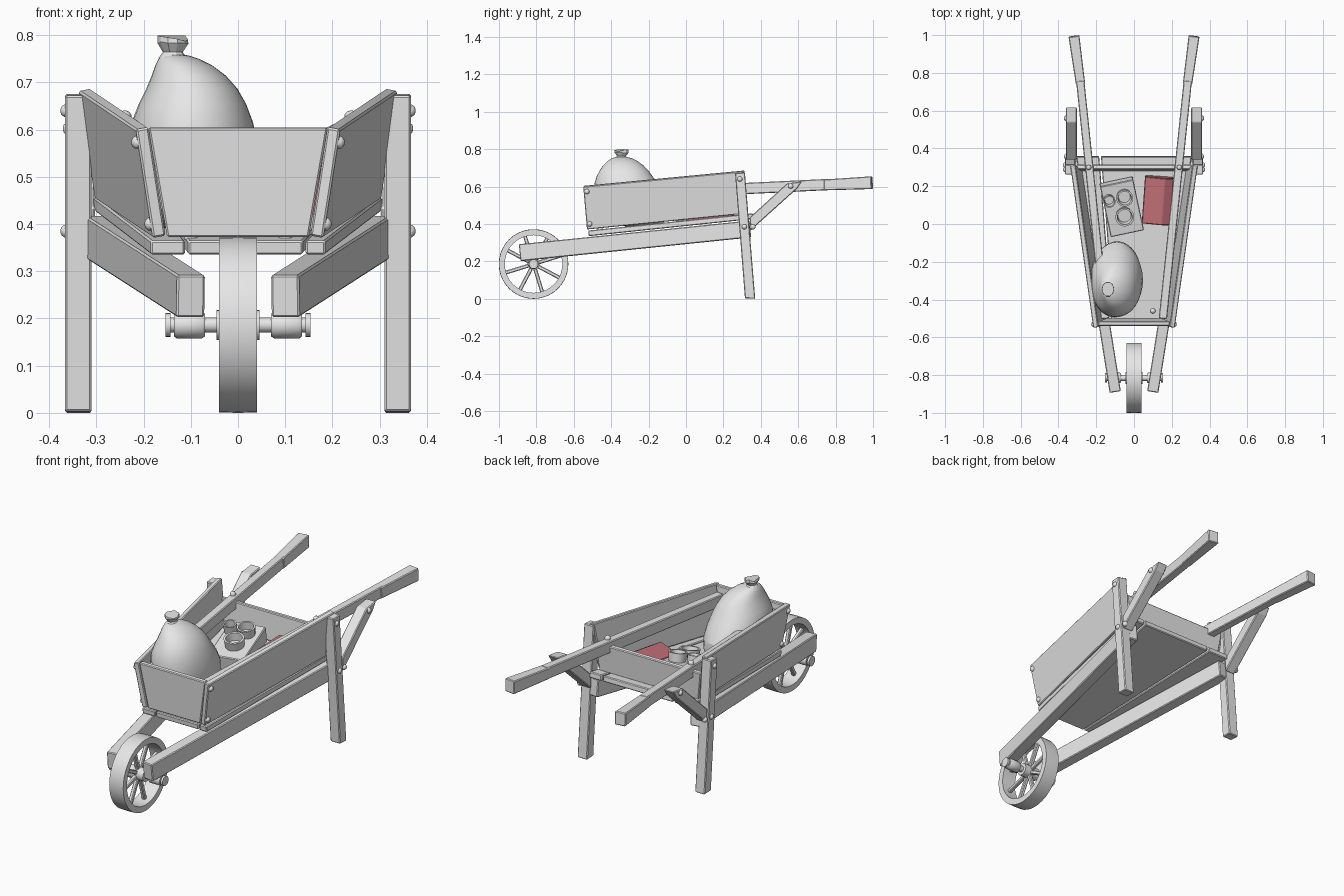
import bpy, bmesh, random
from math import sin, cos, pi, radians
from mathutils import Vector, Matrix

random.seed(4)
if "Cube" in bpy.data.objects:
    bpy.data.objects.remove(bpy.data.objects["Cube"])


def material(name, rgb):
    m = bpy.data.materials.new(name)
    m.use_nodes = True
    m.diffuse_color = (*rgb, 1)
    m.node_tree.nodes["Principled BSDF"].inputs["Base Color"].default_value = (*rgb, 1)
    return m


GREY = material("plain grey", (0.8, 0.8, 0.8))
RED = material("dull red", (0.56, 0.165, 0.195))


def finish(name, bm, mat=GREY, smooth=False, bevel=0.0):
    bmesh.ops.recalc_face_normals(bm, faces=bm.faces)
    me = bpy.data.meshes.new(name)
    bm.to_mesh(me)
    bm.free()
    me.materials.append(mat)
    if smooth:
        me.shade_smooth()
        me.set_sharp_from_angle(angle=radians(40))
    ob = bpy.data.objects.new(name, me)
    bpy.context.collection.objects.link(ob)
    if bevel:
        mod = ob.modifiers.new("worn edges", 'BEVEL')
        mod.width = bevel
        mod.segments = 1
    return ob


def prism(name, poly, offset, mat=GREY, bevel=0.004, matrix=None):
    """Extrude a flat outline along an offset vector."""
    bm = bmesh.new()
    face = bm.faces.new([bm.verts.new(p) for p in poly])
    ext = bmesh.ops.extrude_face_region(bm, geom=[face], use_keep_orig=True)
    moved = [v for v in ext["geom"] if isinstance(v, bmesh.types.BMVert)]
    bmesh.ops.translate(bm, verts=moved, vec=Vector(offset))
    if matrix:
        bm.transform(matrix)
    return finish(name, bm, mat, bevel=bevel)


def bar(name, a, b, w, h, taper=1.0):
    """Square timber from a to b; taper scales the starting end."""
    a, b = Vector(a), Vector(b)
    d = (b - a).normalized()
    side = d.cross(Vector((0, 0, 1))).normalized()
    up = side.cross(d)
    bm = bmesh.new()
    rings = []
    for p, s in ((a, taper), (b, 1.0)):
        rings.append([bm.verts.new(p + side * w * s * i / 2 + up * h * s * j / 2)
                      for i, j in ((-1, -1), (1, -1), (1, 1), (-1, 1))])
    bridge(bm, rings)
    return finish(name, bm, bevel=0.004)


def bridge(bm, rings, closed=False):
    """Skin a stack of rings; cap the ends, or join last to first."""
    n = len(rings[0])
    pairs = list(zip(rings, rings[1:])) + ([(rings[-1], rings[0])] if closed else [])
    for lo, hi in pairs:
        for i in range(n):
            k = (i + 1) % n
            bm.faces.new((lo[i], lo[k], hi[k], hi[i]))
    if not closed:
        bm.faces.new(rings[0])
        bm.faces.new(rings[-1])


def turned(name, profile, centre, axis='X', seg=20, closed=False, matrix=None):
    """Revolve (radius, along) points round an axis."""
    bm = bmesh.new()
    rings = []
    for r, t in profile:
        ring = []
        for i in range(seg):
            c, s = r * cos(2 * pi * i / seg), r * sin(2 * pi * i / seg)
            ring.append(bm.verts.new((t, c, s) if axis == 'X' else (c, s, t)))
        rings.append(ring)
    bridge(bm, rings, closed)
    bm.transform(Matrix.Translation(centre))
    if matrix:
        bm.transform(matrix)
    return finish(name, bm, smooth=True)


def bolt(name, loc, sx=1, axis='X'):
    dome = [(0.014, -0.008), (0.014, 0.002), (0.009, 0.008), (0.003, 0.01)]
    turned(name, [(r, t * sx) for r, t in dome], loc, axis, 10)


# Wheel: rim, spokes and hub
HUB = Vector((0, -0.815, 0.186))
turned("wheel_rim", [(0.185, -0.04), (0.186, 0), (0.185, 0.04), (0.154, 0.04), (0.154, -0.04)],
       HUB, seg=40, closed=True)
turned("wheel_hub", [(0.032, -0.045), (0.032, 0.045)], HUB)
for i in range(8):
    a = pi * i / 4 + 0.3
    d = Vector((0, cos(a), sin(a)))
    bar(f"wheel_spoke_{i + 1}", HUB + d * 0.025, HUB + d * 0.158, 0.02, 0.02)
turned("axle", [(0.016, -0.15), (0.016, 0.15)], HUB)

# Tray floor: three tapering boards
for i, (x0, x1) in enumerate(((-0.185, -0.112), (-0.106, 0.137), (0.143, 0.185))):
    k = 1.65
    prism(f"floor_board_{i + 1}",
          [(x0, -0.52, 0.335), (x1, -0.52, 0.335), (x1 * k, 0.36, 0.427), (x0 * k, 0.36, 0.427)],
          (0, -0.003, 0.03))

# Tray ends
prism("front_panel", [(-0.15, -0.525, 0.372), (0.15, -0.525, 0.372),
                      (0.19, -0.54, 0.603), (-0.19, -0.54, 0.603)], (0, 0.025, 0.002))
prism("back_panel", [(-0.285, 0.28, 0.45), (0.285, 0.28, 0.45),
                     (0.305, 0.29, 0.595), (-0.305, 0.29, 0.595)], (0, 0.025, -0.002))

# Everything mirrored left and right
for side, s in (("left", 1), ("right", -1)):
    bar(f"{side}_lower_beam", (s * 0.1, -0.885, 0.247), (s * 0.296, 0.34, 0.373), 0.06, 0.09)
    prism(f"{side}_side_panel",
          [(s * 0.216, -0.55, 0.6), (s * 0.338, 0.31, 0.682),
           (s * 0.303, 0.29, 0.452), (s * 0.18, -0.53, 0.37)], (-s * 0.027, 0.004, 0.005))
    prism(f"{side}_leg",
          [(s * 0.31, 0.315, 0.003), (s * 0.31, 0.37, 0), (s * 0.31, 0.315, 0.676),
           (s * 0.31, 0.262, 0.672)], (s * 0.056, 0, 0))
    prism(f"{side}_brace",
          [(s * 0.303, 0.345, 0.365), (s * 0.303, 0.34, 0.435), (s * 0.303, 0.54, 0.617),
           (s * 0.303, 0.62, 0.628), (s * 0.303, 0.595, 0.59)], (s * 0.058, 0, 0))
    bar(f"{side}_handle", (s * 0.153, -0.5, 0.55), (s * 0.285, 0.76, 0.611), 0.044, 0.06)
    bar(f"{side}_grip", (s * 0.283, 0.74, 0.609), (s * 0.318, 0.995, 0.621), 0.058, 0.068, 0.85)
    turned(f"{side}_axle_block", [(0.024, s * 0.07), (0.028, s * 0.076),
                                  (0.028, s * 0.13), (0.024, s * 0.136)], HUB)
    turned(f"{side}_axle_cap", [(0.025, s * 0.143), (0.025, s * 0.154)], HUB)
    for i, p in enumerate(((0.216, -0.53, 0.573), (0.188, -0.515, 0.4), (0.366, 0.288, 0.64),
                           (0.366, 0.312, 0.385), (0.361, 0.56, 0.602), (0.361, 0.358, 0.385))):
        bolt(f"{side}_bolt_{i + 1}", (s * p[0], p[1], p[2]), s)
    bolt(f"{side}_handle_bolt", (s * 0.24, 0.3, 0.63), axis='Z')
    bolt(f"{side}_floor_bolt", (s * 0.1, -0.46, 0.375), axis='Z')

# Tied sack: stacked rings (height, centre x, centre y, radius x, radius y)
SACK = [(0.385, -0.09, -0.29, 0.09, 0.15), (0.42, -0.09, -0.29, 0.13, 0.2),
        (0.53, -0.09, -0.29, 0.146, 0.213), (0.62, -0.1, -0.325, 0.138, 0.175),
        (0.69, -0.092, -0.33, 0.1, 0.135), (0.74, -0.115, -0.34, 0.062, 0.085),
        (0.762, -0.138, -0.345, 0.024, 0.028)]
bm = bmesh.new()
rings = []
for z, cx, cy, rx, ry in SACK:
    rings.append([bm.verts.new((cx + rx * cos(i * pi / 8) * random.uniform(0.97, 1.03),
                                cy + ry * sin(i * pi / 8) * random.uniform(0.97, 1.03), z))
                  for i in range(16)])
bridge(bm, rings)
sack = finish("sack_body", bm, smooth=True)
sub = sack.modifiers.new("soft cloth", 'SUBSURF')
sub.levels = sub.render_levels = 1

# Ruffled cloth above the tie
bm = bmesh.new()
rings = []
for z, r, wave in ((0.752, 0.03, 0), (0.764, 0.021, 0), (0.782, 0.033, 0.004), (0.793, 0.032, 0.008)):
    rings.append([bm.verts.new((-0.138 + r * cos(i * pi / 5), -0.345 + 1.2 * r * sin(i * pi / 5),
                                z + random.uniform(-wave, wave))) for i in range(10)])
bridge(bm, rings)
finish("sack_knot", bm)

# Tilted crate with cups
tilt = (Matrix.Translation((-0.065, 0.09, 0.43)) @ Matrix.Rotation(radians(12), 4, 'Z')
        @ Matrix.Rotation(radians(12), 4, 'X'))
prism("crate", [(-0.09, -0.13, 0), (0.09, -0.13, 0), (0.09, 0.15, 0), (-0.09, 0.15, 0)],
      (0, 0, 0.085), matrix=tilt)
for i, (x, y, r) in enumerate(((0.025, 0.07, 0.045), (0.005, -0.03, 0.05), (-0.058, 0.07, 0.033))):
    turned(f"cup_{i + 1}", [(r * 0.9, 0.08), (r, 0.13), (r * 0.8, 0.13), (r * 0.7, 0.09),
                            (0.004, 0.09)], (x, y, 0), 'Z', 18, matrix=tilt)

# Red box with a sloped lid
lean = (Matrix.Translation((0.125, 0.13, 0.425)) @ Matrix.Rotation(radians(-4), 4, 'Z')
        @ Matrix.Rotation(radians(6), 4, 'X'))
prism("red_box", [(-0.075, -0.125, 0), (0.075, -0.125, 0), (0.075, -0.125, 0.08),
                  (0.03, -0.125, 0.105), (-0.075, -0.125, 0.075)],
      (0, 0.25, 0), RED, matrix=lean)
